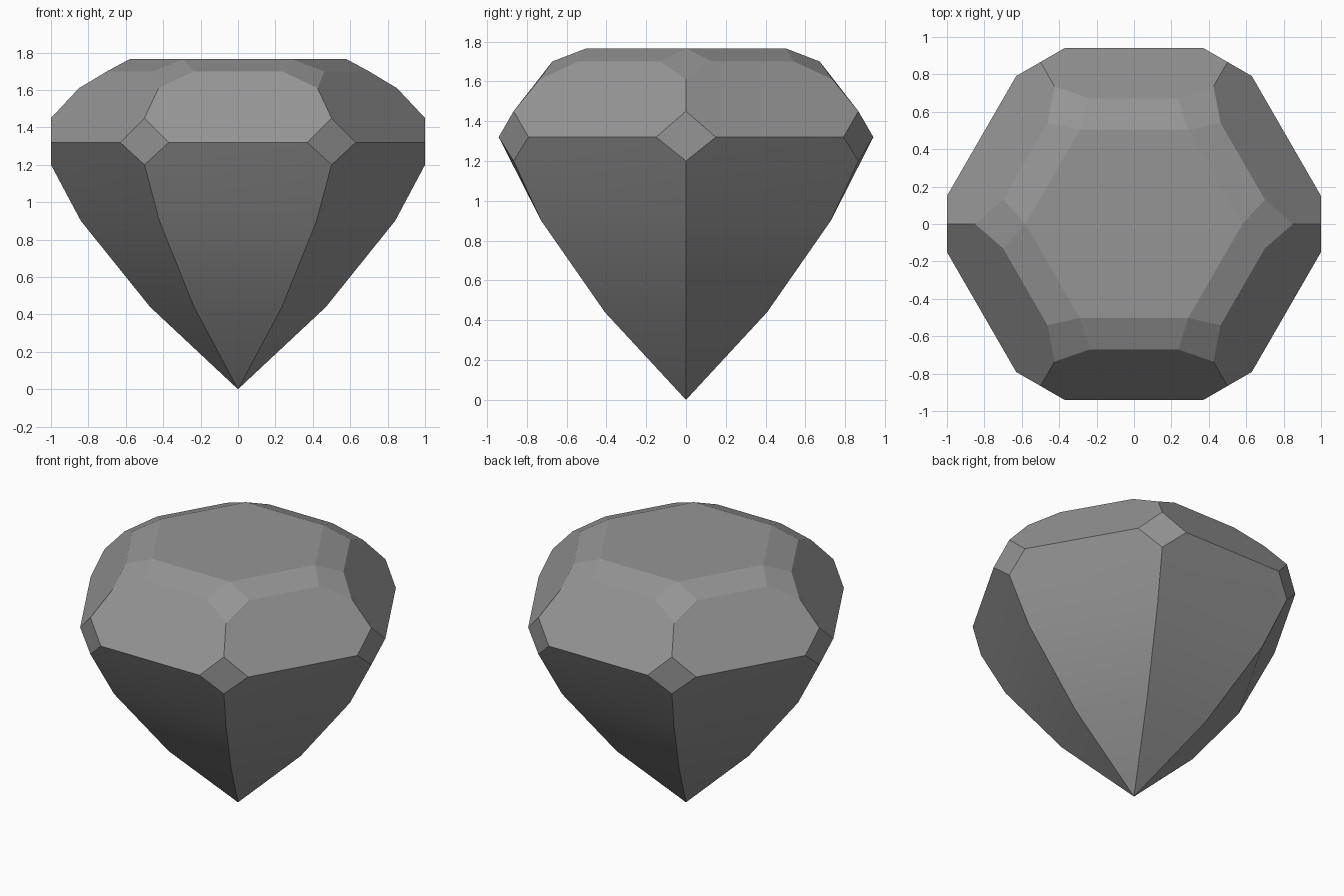
import bpy, bmesh, math
from mathutils import Matrix, Vector

cube = bpy.data.objects.get("Cube")
if cube:
    bpy.data.objects.remove(cube, do_unlink=True)

SIDES = 6
STEP = 2 * math.pi / SIDES

bm = bmesh.new()


def ring(x, y, z):
    """One vertex repeated around the stone's axis."""
    return [bm.verts.new(Matrix.Rotation(i * STEP, 3, 'Z') @ Vector((x, y, z)))
            for i in range(SIDES)]


# Rings of corners, each point given for the corner on the +x side
tip = bm.verts.new((0, 0, 0))
low = ring(0.47, 0, 0.44)
mid = ring(0.84, 0, 0.9)
girdle_bottom = ring(1, 0, 1.2)
girdle_left = ring(1, 0.15, 1.32)
girdle_right = ring(1, -0.15, 1.32)
girdle_top = ring(1, 0, 1.45)
crown = ring(0.85, 0, 1.61)
bevel_left = ring(0.7, 0.13, 1.7)
bevel_right = ring(0.7, -0.13, 1.7)
table = ring(0.58, 0, 1.765)

for i in range(SIDES):
    j = (i + 1) % SIDES
    # Pointed underside, three bands per facet
    bm.faces.new((tip, low[j], low[i]))
    bm.faces.new((low[i], low[j], mid[j], mid[i]))
    bm.faces.new((mid[i], mid[j], girdle_bottom[j], girdle_right[j],
                  girdle_left[i], girdle_bottom[i]))
    # Diamond facet on the girdle corner
    bm.faces.new((girdle_bottom[i], girdle_left[i], girdle_top[i], girdle_right[i]))
    # Large sloped crown facet
    bm.faces.new((girdle_left[i], girdle_right[j], girdle_top[j], crown[j],
                  bevel_right[j], bevel_left[i], crown[i], girdle_top[i]))
    # Kite and strip around the table
    bm.faces.new((crown[i], bevel_left[i], table[i], bevel_right[i]))
    bm.faces.new((bevel_left[i], bevel_right[j], table[j], table[i]))
bm.faces.new(table)
bmesh.ops.recalc_face_normals(bm, faces=bm.faces)

mesh = bpy.data.meshes.new("gem")
bm.to_mesh(mesh)
bm.free()
gem = bpy.data.objects.new("gem", mesh)
bpy.context.collection.objects.link(gem)

# Stone colour
colour = (0.3, 0.3, 0.3, 1)
mat = bpy.data.materials.new("grey_stone")
mat.use_nodes = True
mat.diffuse_color = colour
mat.node_tree.nodes["Principled BSDF"].inputs["Base Color"].default_value = colour
mesh.materials.append(mat)

# Soft bands below, crisp facets elsewhere
bpy.context.view_layer.objects.active = gem
gem.select_set(True)
bpy.ops.object.shade_smooth_by_angle(angle=math.radians(12))
